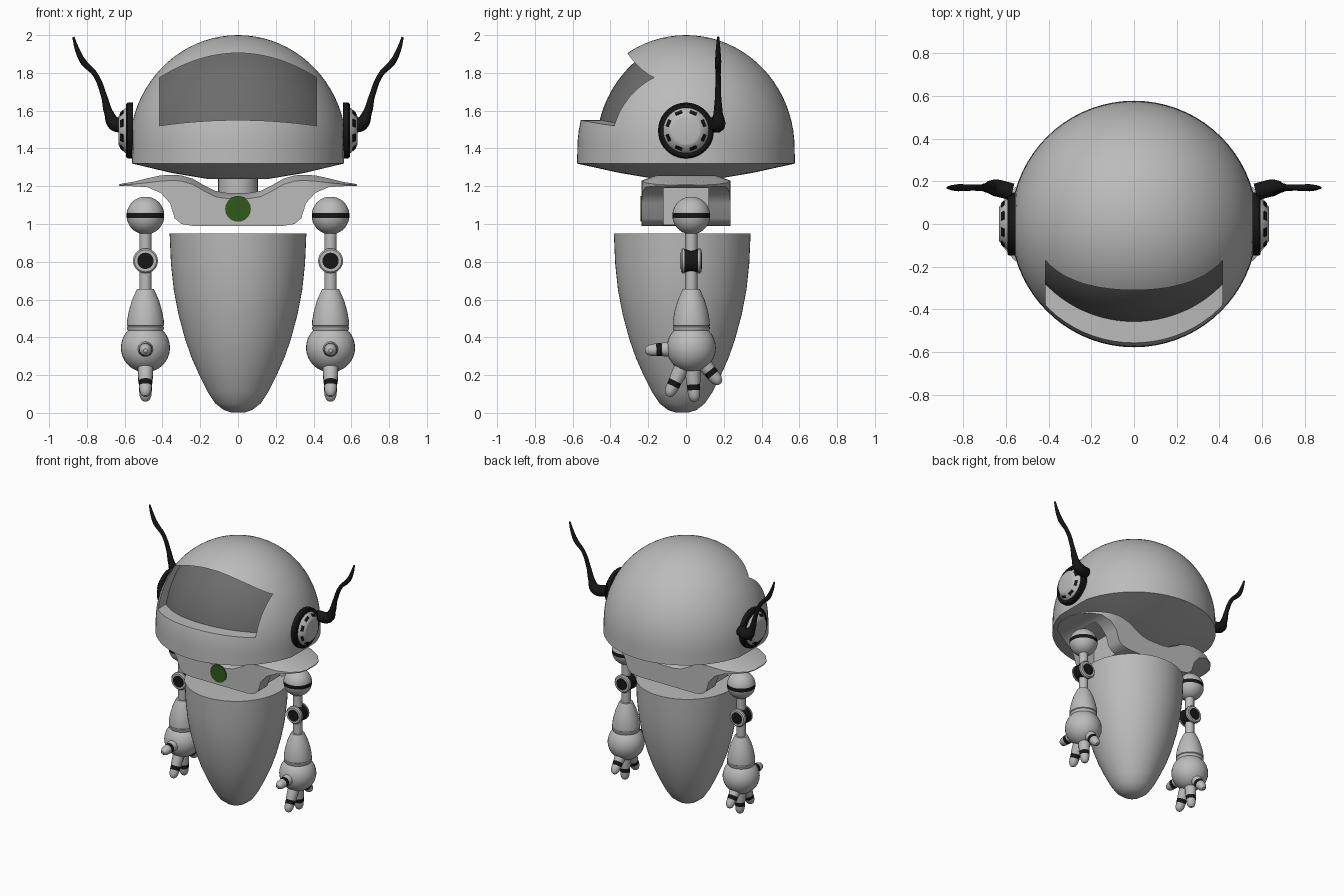
import bpy, bmesh
from math import sin, cos, pi, sqrt, radians
from mathutils import Vector, Matrix

if "Cube" in bpy.data.objects:
    bpy.data.objects.remove(bpy.data.objects["Cube"])


def material(name, r, g, b):
    m = bpy.data.materials.new(name)
    m.use_nodes = True
    m.diffuse_color = (r, g, b, 1)
    m.node_tree.nodes["Principled BSDF"].inputs["Base Color"].default_value = (r, g, b, 1)
    return m


GREY = material("light grey", 0.5, 0.5, 0.5)
VISOR = material("visor grey", 0.15, 0.15, 0.15)
BLACK = material("black", 0.008, 0.008, 0.008)
GREEN = material("dark green", 0.03, 0.1, 0.01)


def smooth(ob, angle=35):
    bpy.ops.object.select_all(action='DESELECT')
    ob.select_set(True)
    bpy.context.view_layer.objects.active = ob
    bpy.ops.object.shade_smooth_by_angle(angle=radians(angle))


def finish(bm, name, mats):
    bmesh.ops.recalc_face_normals(bm, faces=bm.faces)
    me = bpy.data.meshes.new(name)
    bm.to_mesh(me)
    bm.free()
    for m in mats:
        me.materials.append(m)
    ob = bpy.data.objects.new(name, me)
    bpy.context.collection.objects.link(ob)
    smooth(ob)
    return ob


def lathe(name, profile, mats, loc=(0, 0, 0), axis=(0, 0, 1), seg=32, band=None, clamp_x=None):
    """Revolve (radius, height) points; faces inside the band get the second material."""
    pts = [(0, profile[0][1])] + list(profile) + [(0, profile[-1][1])]
    bm = bmesh.new()
    vs = [bm.verts.new((r, 0, h)) for r, h in pts]
    es = [bm.edges.new(p) for p in zip(vs, vs[1:])]
    bmesh.ops.spin(bm, geom=vs + es, cent=(0, 0, 0), axis=(0, 0, 1),
                   angle=2 * pi, steps=seg, use_duplicate=False)
    bmesh.ops.remove_doubles(bm, verts=bm.verts, dist=1e-5)
    if band:
        for f in bm.faces:
            f.material_index = int(band[0] < f.calc_center_median().z < band[1])
    if clamp_x:
        for v in bm.verts:
            v.co.x = max(-clamp_x, min(clamp_x, v.co.x))
    turn = Vector(axis).to_track_quat('Z', 'Y').to_matrix().to_4x4()
    bm.transform(Matrix.Translation(loc) @ turn)
    return finish(bm, name, mats)


def loft(name, sections, mats, rule=None):
    """Skin a row of closed sections and cap both ends."""
    bm = bmesh.new()
    rings = [[bm.verts.new(p) for p in s] for s in sections]
    for a, b in zip(rings, rings[1:]):
        for i in range(len(a)):
            j = (i + 1) % len(a)
            bm.faces.new((a[i], a[j], b[j], b[i]))
    if rule:
        for f in bm.faces:
            f.material_index = int(rule(f))
    bm.faces.new(rings[0])
    bm.faces.new(rings[-1][::-1])
    return finish(bm, name, mats)


def cut(ob, cutter):
    mod = ob.modifiers.new("cut", 'BOOLEAN')
    mod.operation, mod.solver, mod.object = 'DIFFERENCE', 'EXACT', cutter
    bpy.context.view_layer.objects.active = ob
    bpy.ops.object.modifier_apply(modifier=mod.name)
    bpy.data.objects.remove(cutter)
    smooth(ob)


def box_cutter(x, y, z, sx, sy, sz):
    bm = bmesh.new()
    bmesh.ops.create_cube(bm, size=1)
    bm.transform(Matrix.Translation((x, y, z)) @ Matrix.Diagonal((sx, sy, sz, 1)))
    return finish(bm, "cutter", [GREY])


# Helmet: dome with a shallow conical underside
MID, RAD, HIGH = 1.4, 0.575, 0.6
dome = [(RAD * sin(pi / 2 * i / 20), MID + HIGH * cos(pi / 2 * i / 20)) for i in range(1, 21)]
dome[0:0] = [(0.001, MID + HIGH)]
helmet = lathe("helmet", dome + [(0.577, 1.32), (0.35, 1.27), (0.15, 1.237)],
               [GREY, VISOR], seg=72, clamp_x=0.56)

# Recessed visor: the back wall of the cutter follows the dome
sections = []
for i in range(25):
    s = i / 12 - 1
    x = 0.415 * s
    low, top = 1.52 + 0.03 * (1 - s * s), 1.775 + 0.13 * (1 - s * s)
    ring = [(x, -0.8, low), (x, -0.8, top)]
    for k in range(13):
        z = top + (low - top) * k / 12
        r = RAD * sqrt(1 - ((z - MID) / HIGH) ** 2)
        ring.append((x, 0.1 - sqrt(max(r * r - x * x, 0)), z))
    sections.append(ring)
cut(helmet, loft("visor_cutter", sections, [GREY, VISOR],
                 lambda f: all(v.co.y > -0.79 for v in f.verts)))

# Neck and body
lathe("neck", [(0.105, 1.12), (0.105, 1.26)], [GREY])
lathe("body", [(0.035, 0.002), (0.075, 0.015), (0.12, 0.05), (0.16, 0.11), (0.205, 0.2),
               (0.245, 0.29), (0.28, 0.39), (0.315, 0.52), (0.34, 0.65), (0.355, 0.79),
               (0.362, 0.95)], [GREY], loc=(0, -0.02, 0), seg=64)

# Collar: saddle with swept shoulder wings (x, top, bottom, half depth)
half = [(0.06, 1.165, 0.99, 0.235), (0.12, 1.175, 0.99, 0.235), (0.18, 1.205, 0.99, 0.235),
        (0.24, 1.24, 0.99, 0.235), (0.3, 1.257, 1.0, 0.235), (0.335, 1.26, 1.03, 0.235),
        (0.36, 1.26, 1.11, 0.235), (0.41, 1.257, 1.165, 0.232), (0.48, 1.242, 1.195, 0.215),
        (0.56, 1.222, 1.2, 0.17), (0.61, 1.215, 1.2, 0.11), (0.63, 1.21, 1.203, 0.05)]
rows = [(-x, t, b, w) for x, t, b, w in reversed(half)] + half
sections = []
for x, t, b, w in rows:
    c = min(0.03, (t - b) / 2)
    sections.append([(x, -w, b), (x, -w, t - c), (x, -w * 0.65, t),
                     (x, w * 0.65, t), (x, w, t - c), (x, w, b)])
collar = loft("collar", sections, [GREY])
for s in (1, -1):
    cut(collar, box_cutter(s * 0.37, 0, 1.04, 0.2, 0.24, 0.3))

# Chest light
lathe("chest_light", [(0.068, 0), (0.068, 0.008)], [GREEN], loc=(0, -0.234, 1.08),
      axis=(0, -1, 0), seg=24)


def ear(side, s):
    out = (s, 0, 0)
    centre = Vector((s * 0.555, 0, 1.495))
    lathe(side + "_ear_ring", [(0.148, 0), (0.148, 0.03), (0.14, 0.038), (0.12, 0.038)],
          [BLACK], centre, out, 40)
    lathe(side + "_ear_cap", [(0.122, 0.035), (0.118, 0.043), (0.083, 0.075), (0.07, 0.078)],
          [GREY], centre, out, 40)
    # Slots spaced around the tapered face
    bm = bmesh.new()
    for i in range(8):
        a = pi / 4 * (i + 0.5)
        radial, tangent = Vector((0, cos(a), sin(a))), Vector((0, -sin(a), cos(a)))
        normal = (Vector(out) * 0.75 + radial * 0.66).normalized()
        frame = Matrix((normal, tangent, normal.cross(tangent))).transposed().to_4x4()
        spot = centre + Vector(out) * 0.059 + radial * 0.1
        bmesh.ops.create_cube(bm, size=1, matrix=Matrix.Translation(spot) @ frame
                              @ Matrix.Diagonal((0.008, 0.04, 0.02, 1)))
    finish(bm, side + "_ear_slots", [BLACK])
    # Antenna: tapered swept curve (x, y, z, radius)
    path = [(0.57, 0.15, 1.53, 0.04), (0.65, 0.17, 1.53, 0.04), (0.685, 0.17, 1.59, 0.024),
            (0.71, 0.17, 1.68, 0.016), (0.755, 0.17, 1.79, 0.014), (0.82, 0.17, 1.86, 0.017),
            (0.85, 0.17, 1.92, 0.013), (0.872, 0.17, 1.99, 0.006)]
    cu = bpy.data.curves.new(side + "_antenna", 'CURVE')
    cu.dimensions, cu.bevel_depth, cu.bevel_resolution, cu.use_fill_caps = '3D', 1, 3, True
    sp = cu.splines.new('BEZIER')
    sp.bezier_points.add(len(path) - 1)
    for p, (x, y, z, r) in zip(sp.bezier_points, path):
        p.co, p.radius = (s * x, y, z), r
        p.handle_left_type = p.handle_right_type = 'AUTO'
    cu.materials.append(BLACK)
    bpy.context.collection.objects.link(bpy.data.objects.new(side + "_antenna", cu))


def ball(r, heights):
    return [(sqrt(max(r * r - h * h, 0)), h) for h in heights]


def arm(side, s):
    at = lambda z, y=0: (s * 0.49, 0.028 + y, z)
    arc = [-0.1 * cos(pi * i / 18) for i in range(1, 9)]
    heights = arc + [-0.014, 0.014] + [-h for h in reversed(arc)]
    lathe(side + "_shoulder", ball(0.1, heights), [GREY, BLACK], at(1.045), band=(-0.014, 0.014))
    lathe(side + "_arm_rod", [(0.032, 0.63), (0.032, 0.96)], [GREY], at(0), seg=20)
    # Elbow: dark core, pale flanges, dark caps
    lathe(side + "_elbow_core", [(0.062, -0.036), (0.062, 0.036)], [BLACK], at(0.805), (0, 1, 0))
    for label, d in (("front", -1), ("back", 1)):
        lathe(f"{side}_elbow_{label}_flange", [(0.066, 0.035), (0.066, 0.046), (0.058, 0.054)],
              [GREY], at(0.805), (0, d, 0))
        lathe(f"{side}_elbow_{label}_cap", [(0.043, 0.05), (0.043, 0.058)],
              [BLACK], at(0.805), (0, d, 0))
    lathe(side + "_forearm", [(0.09, 0.43), (0.098, 0.445), (0.098, 0.455), (0.092, 0.459),
                              (0.098, 0.463), (0.097, 0.49), (0.088, 0.54), (0.072, 0.595),
                              (0.05, 0.645), (0.045, 0.655)], [GREY], at(0))
    lathe(side + "_hand", ball(0.13, [-0.13 * cos(pi * i / 16) for i in range(1, 16)]),
          [GREY], at(0.345))
    # Fingers fan out from the hand in the fore-and-aft plane
    fingers = {"thumb": (-1, -0.06, 0.245), "front_finger": (-0.43, -0.9, 0.285),
               "middle_finger": (0.06, -1, 0.285), "back_finger": (0.62, -0.78, 0.245)}
    for label, (dy, dz, tip) in fingers.items():
        b = tip - 0.09
        lathe(f"{side}_{label}", [(0.042, 0.1), (0.038, b - 0.015), (0.035, b), (0.034, b + 0.03),
                                  (0.031, tip - 0.03), (0.023, tip - 0.01), (0.01, tip)],
              [GREY, BLACK], at(0.345), (0, dy, dz), 20, (b, b + 0.03))


for side, s in (("left", 1), ("right", -1)):
    ear(side, s)
    arm(side, s)
